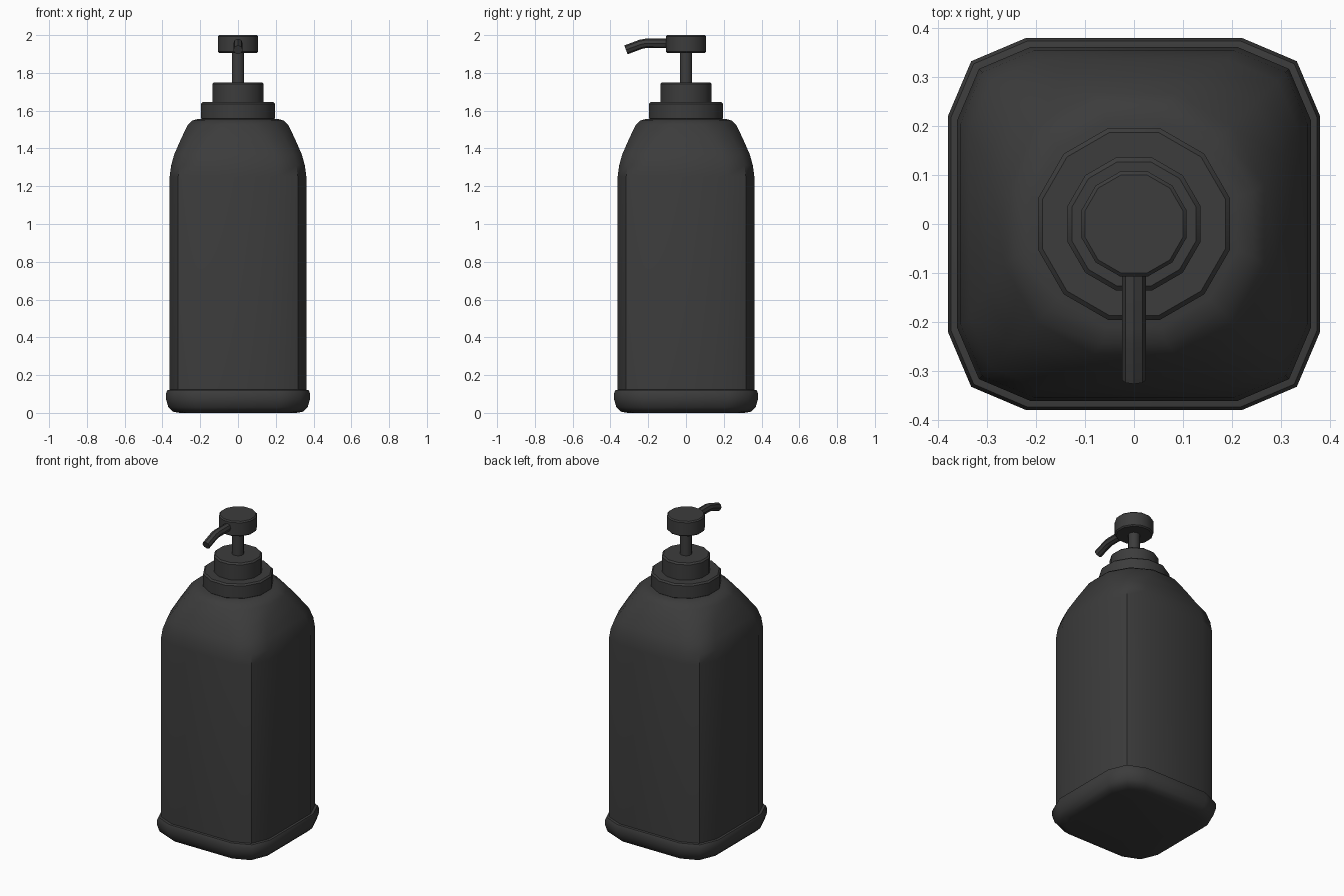
import bpy
import bmesh

cube = bpy.data.objects.get("Cube")
if cube:
    bpy.data.objects.remove(cube, do_unlink=True)

black = bpy.data.materials.new("black plastic")
black.use_nodes = True
colour = (0.045, 0.045, 0.045, 1)
black.diffuse_color = colour
shader = black.node_tree.nodes["Principled BSDF"]
shader.inputs["Base Color"].default_value = colour
shader.inputs["Roughness"].default_value = 0.5


def finish(obj):
    bpy.ops.object.select_all(action="DESELECT")
    obj.select_set(True)
    bpy.context.view_layer.objects.active = obj
    bpy.ops.object.shade_smooth_by_angle(angle=0.75)


def section(half_width, square):
    """Twelve-sided outline; square blends from round (0) to boxy (1)."""
    near = 0.268 + (0.58 - 0.268) * square
    diag = 0.732 + (0.875 - 0.732) * square
    quarter = [(1, near), (diag, diag), (near, 1)]
    points = []
    for turn in range(4):
        points += [(x * half_width, y * half_width) for x, y in quarter]
        quarter = [(-y, x) for x, y in quarter]
    return points


def loft(name, profile):
    """Stack outlines given as (height, half width, squareness)."""
    bm = bmesh.new()
    rings = [[bm.verts.new((x, y, z)) for x, y in section(w, s)]
             for z, w, s in profile]
    for low, high in zip(rings, rings[1:]):
        for i in range(len(low)):
            j = (i + 1) % len(low)
            bm.faces.new((low[i], low[j], high[j], high[i]))
    bm.faces.new(rings[0][::-1])
    bm.faces.new(rings[-1])
    bm.normal_update()
    mesh = bpy.data.meshes.new(name)
    bm.to_mesh(mesh)
    bm.free()
    mesh.materials.append(black)
    obj = bpy.data.objects.new(name, mesh)
    bpy.context.collection.objects.link(obj)
    finish(obj)
    return obj


def disc(name, bottom, top, radius, bevel):
    """Round part with a softened rim at both ends."""
    loft(name, [(bottom, radius - bevel, 0), (bottom + bevel, radius, 0),
                (top - bevel, radius, 0), (top, radius - bevel, 0)])


# Bottle, boxy below and round at the shoulder
loft("bottle_body", [
    (0.08, 0.362, 1), (1.25, 0.362, 1), (1.31, 0.354, 1), (1.37, 0.337, 0.95),
    (1.45, 0.302, 0.6), (1.525, 0.266, 0.15), (1.547, 0.243, 0), (1.557, 0.21, 0)])

# Wider foot band with rounded underside
loft("base_band", [
    (0, 0.31, 1), (0.007, 0.345, 1), (0.03, 0.369, 1), (0.07, 0.38, 1),
    (0.105, 0.38, 1), (0.12, 0.374, 1), (0.123, 0.36, 1)])

# Pump
disc("lower_collar", 1.55, 1.645, 0.196, 0.009)
disc("upper_collar", 1.635, 1.75, 0.136, 0.009)
disc("pump_stem", 1.73, 1.92, 0.033, 0.002)
disc("pump_head", 1.905, 2.0, 0.107, 0.007)

# Spout, straight then bent down
curve = bpy.data.curves.new("spout", "CURVE")
curve.dimensions = "3D"
curve.bevel_depth = 0.025
curve.bevel_resolution = 2
curve.use_fill_caps = True
path = [(-0.08, 1.956), (-0.215, 1.956), (-0.24, 1.951), (-0.318, 1.922)]
spline = curve.splines.new("POLY")
spline.points.add(len(path) - 1)
for point, (y, z) in zip(spline.points, path):
    point.co = (0, y, z, 1)
curve.materials.append(black)
spout = bpy.data.objects.new("spout", curve)
bpy.context.collection.objects.link(spout)
bpy.ops.object.select_all(action="DESELECT")
spout.select_set(True)
bpy.context.view_layer.objects.active = spout
bpy.ops.object.convert(target="MESH")
finish(bpy.context.view_layer.objects.active)
